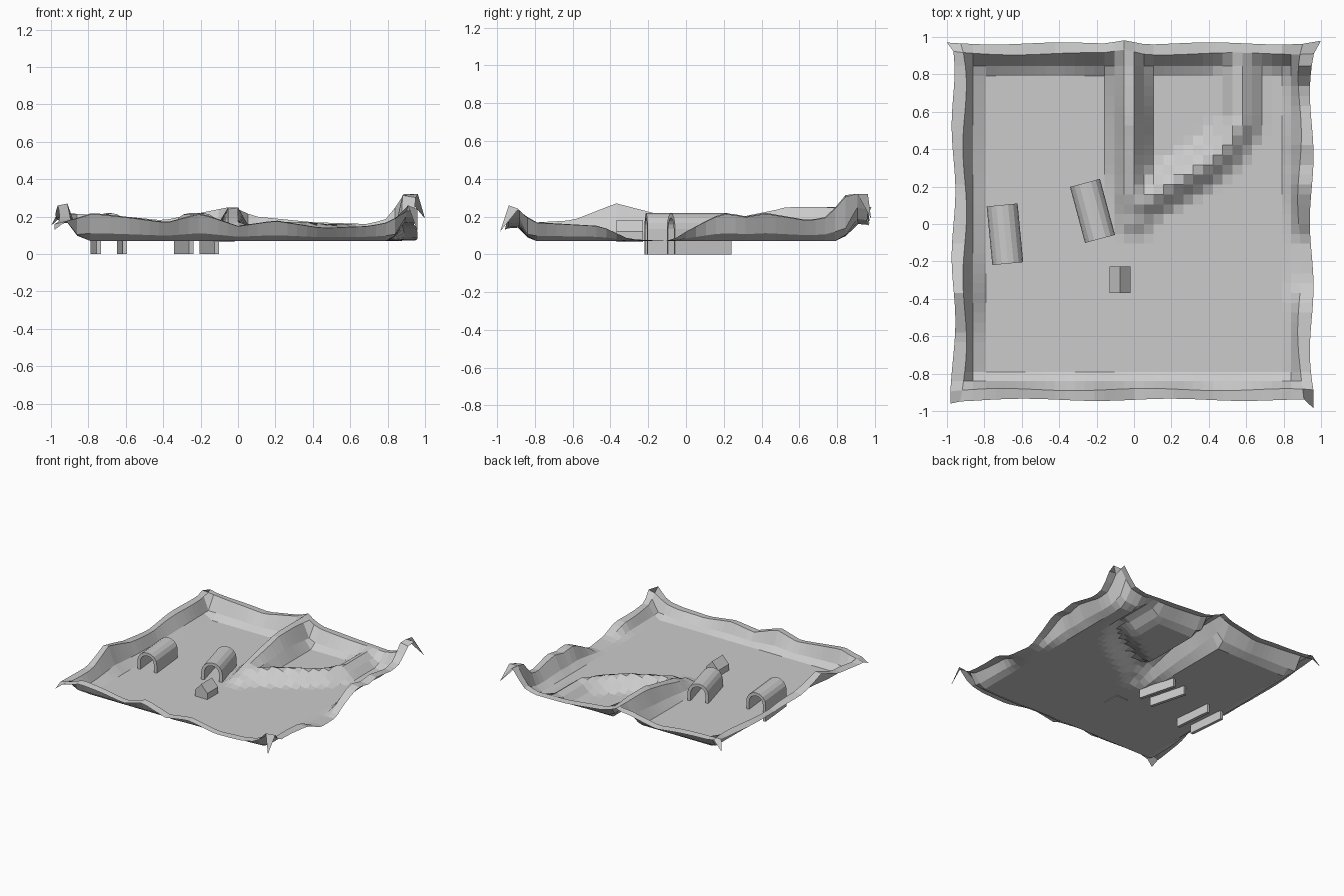
import bpy, bmesh, math
from mathutils import Vector, Matrix

if "Cube" in bpy.data.objects:
    bpy.data.objects.remove(bpy.data.objects["Cube"])

FLOOR = 0.07


def lerp(pts, t):
    """Piecewise-linear lookup in a list of (t, value)."""
    if t <= pts[0][0]:
        return pts[0][1]
    for (a, u), (b, v) in zip(pts, pts[1:]):
        if t <= b:
            return u + (v - u) * (t - a) / (b - a)
    return pts[-1][1]


def finish(name, bm, matrix=None):
    bmesh.ops.recalc_face_normals(bm, faces=bm.faces)
    me = bpy.data.meshes.new(name)
    bm.to_mesh(me)
    bm.free()
    ob = bpy.data.objects.new(name, me)
    bpy.context.collection.objects.link(ob)
    if matrix:
        ob.matrix_world = matrix
    return ob


def extrude_profile(name, prof, length, loc, turn=0):
    """Closed x-z outline extruded along y, centred on loc."""
    bm = bmesh.new()
    face = bm.faces.new([bm.verts.new((x, -length / 2, z)) for x, z in prof])
    ret = bmesh.ops.extrude_face_region(bm, geom=[face])
    moved = [v for v in ret["geom"] if isinstance(v, bmesh.types.BMVert)]
    bmesh.ops.translate(bm, vec=(0, length, 0), verts=moved)
    return finish(name, bm, Matrix.Translation(loc) @ Matrix.Rotation(math.radians(turn), 4, 'Z'))


# Rim heights along each side
front = [(-.95, .16), (-.87, .19), (-.78, .22), (-.6, .2), (-.38, .17), (-.2, .22), (0, .15),
         (.2, .18), (.45, .14), (.7, .15), (.8, .17), (.92, .24)]
back = [(-.95, .22), (-.6, .2), (-.4, .18), (-.2, .22), (-.05, .25), (.1, .2), (.4, .17),
        (.7, .16), (.8, .19), (.89, .32)]
left = [(-.95, .16), (-.6, .18), (-.37, .27), (-.1, .2), (.2, .18), (.5, .2), (.8, .21), (.95, .22)]
right = [(-.93, .26), (-.8, .17), (-.45, .15), (-.3, .08), (-.08, .07), (0, .12), (.15, .2),
         (.22, .22), (.32, .2), (.42, .22), (.65, .18), (.75, .2), (.85, .32)]
rim_profile = {0: .95, 1: 1.0, 2: .28}

# Inner ridges: crest points (x, y, height above floor)
main_ridge = [(.0, .04, .05), (-.01, .15, .1), (-.02, .35, .14), (-.02, .55, .18), (-.04, .95, .18)]
side_ridge = [(.04, .12, .09), (.22, .23, .1), (.36, .31, .1), (.49, .42, .09), (.57, .55, .09), (.57, .85, .09)]


def ridge(path, x, y, flat, reach):
    best = 0
    p = Vector((x, y))
    for a, b in zip(path, path[1:]):
        a2, b2 = Vector(a[:2]), Vector(b[:2])
        t = max(0, min(1, (p - a2).dot(b2 - a2) / (b2 - a2).length_squared))
        d = (p - a2.lerp(b2, t)).length
        k = max(0, min(1, (reach - d) / (reach - flat)))
        best = max(best, k * (a[2] + (b[2] - a[2]) * t))
    return best


# Terrain: one open sheet with a flat floor, raised rim and ridges
inner = [-.79 + 1.58 * i / 30 for i in range(1, 30)]
xs = [-.965, -.905, -.86, -.79] + inner + [.79, .84, .885, .95]
ys = [-.94, -.885, -.84, -.79] + inner + [.79, .845, .91, .965]
n = len(xs) - 1
corners = {(0, 0): (-.98, -.96, .13), (n, 0): (.96, -.985, .12),
           (0, n): (-1, .97, .15), (n, n): (1, .98, .19)}
bm = bmesh.new()
grid = []
for j, y0 in enumerate(ys):
    row = []
    for i, x0 in enumerate(xs):
        x, y = x0, y0
        h = max(ridge(main_ridge, x, y, .03, .115), ridge(side_ridge, x, y, .02, .12))
        for k, curve, t in ((j, front, x), (n - j, back, x), (i, left, y), (n - i, right, y)):
            h = max(h, rim_profile.get(k, 0) * (lerp(curve, t) - FLOOR))
        if i in (0, 1, n - 1, n):
            x += .01 * math.sin(9 * y0 + i) + .03 * math.copysign(abs(y0) ** 12, x0)
        if j in (0, 1, n - 1, n):
            y += .006 * math.sin(8 * x0 + j) + .012 * math.copysign(abs(x0) ** 12, y0)
        if j >= n - 1:
            y += .022 * math.exp(-((x0 + .05) / .07) ** 2)
        row.append(bm.verts.new(corners.get((i, j), (x, y, FLOOR + h))))
    grid.append(row)
for j in range(n):
    for i in range(n):
        bm.faces.new((grid[j][i], grid[j][i + 1], grid[j + 1][i + 1], grid[j + 1][i]))
finish("terrain", bm)


# Arched shelters: thick half-pipes on straight legs
def arch(radius, spring, seg=8):
    arc = [(radius * math.cos(math.pi * k / seg), spring + radius * math.sin(math.pi * k / seg))
           for k in range(seg + 1)]
    return [(radius, 0)] + arc + [(-radius, 0)]


shelter = arch(.083, .135) + arch(.058, .135)[::-1]
extrude_profile("arched_shelter_left", shelter, .315, (-.69, -.055, 0), 5.5)
extrude_profile("arched_shelter_middle", shelter, .31, (-.222, .07, 0), 15)

# Small gabled hut
gable = [(-.056, .065), (.056, .065), (.056, .12), (0, .182), (-.056, .12)]
extrude_profile("gabled_hut", gable, .14, (-.076, -.298, 0))
